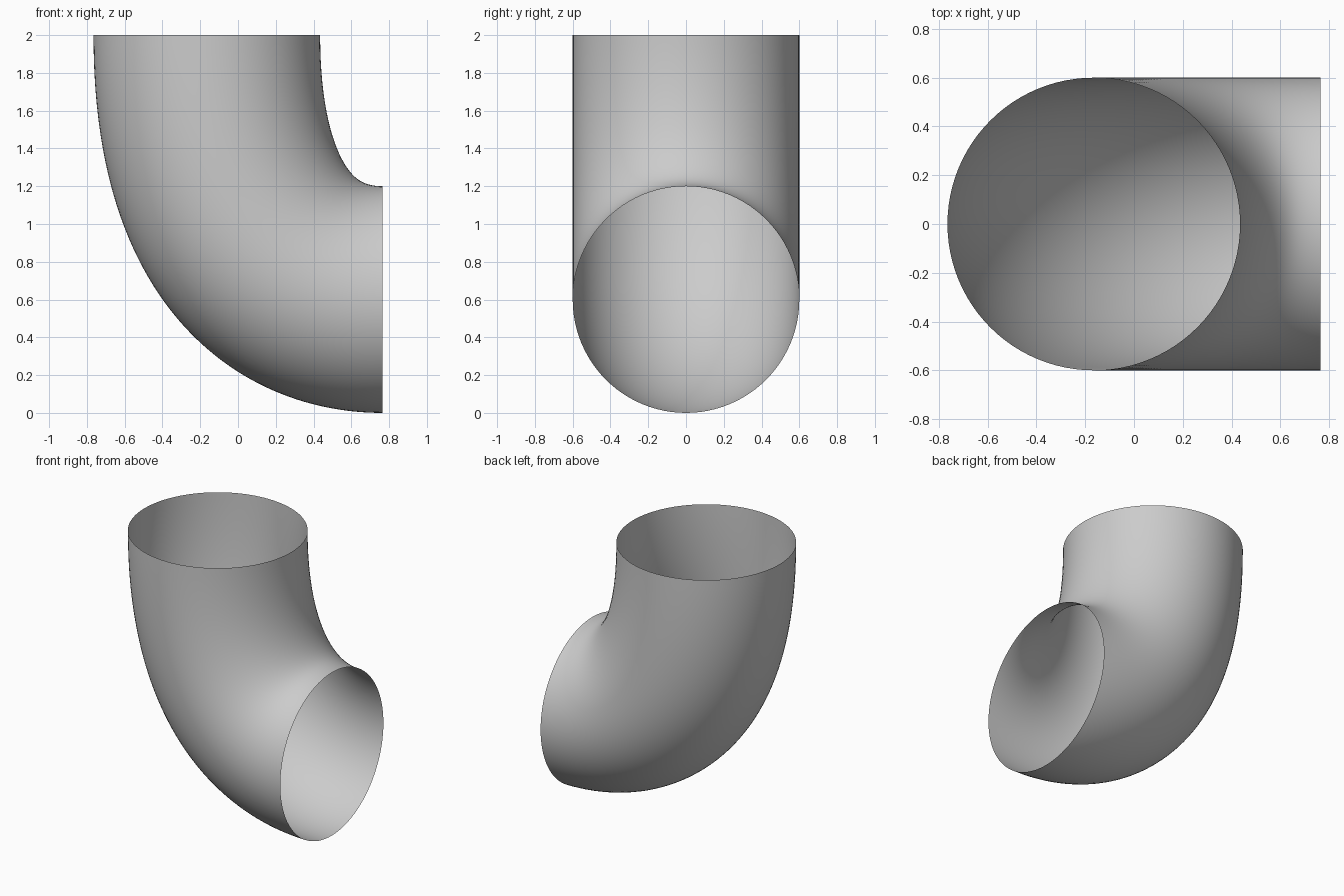
import bpy, bmesh
from math import cos, sin, tau
from mathutils import Vector

cube = bpy.data.objects.get("Cube")
if cube:
    bpy.data.objects.remove(cube, do_unlink=True)

RADIUS, SIDES, RINGS = 0.6, 96, 64

# Centre line of the elbow: a cubic curve from the top opening to the side opening
P0, P1, P2, P3 = (Vector(p) for p in (
    (-0.165, 0, 2), (-0.165, 0, 0.83), (0.39, 0, 0.6), (0.765, 0, 0.6)))


def centre(t):
    s = 1 - t
    return P0 * s**3 + P1 * 3 * s * s * t + P2 * 3 * s * t * t + P3 * t**3


def tangent(t):
    s = 1 - t
    return ((P1 - P0) * s * s + (P2 - P1) * 2 * s * t + (P3 - P2) * t * t).normalized()


# Thin open pipe: circles swept square to the centre line
bm = bmesh.new()
across = Vector((0, 1, 0))
rings = []
for i in range(RINGS + 1):
    t = i / RINGS
    inward = across.cross(tangent(t))
    rings.append([bm.verts.new(centre(t) + RADIUS * (
        inward * cos(tau * k / SIDES) + across * sin(tau * k / SIDES)))
        for k in range(SIDES)])
for a, b in zip(rings, rings[1:]):
    for k in range(SIDES):
        n = (k + 1) % SIDES
        face = bm.faces.new((a[k], b[k], b[n], a[n]))
        face.smooth = True

# Make every face point away from the centre line
bm.normal_update()
first = bm.faces[:][0]
if first.normal.dot(first.calc_center_median() - centre(0.5 / RINGS)) < 0:
    bmesh.ops.reverse_faces(bm, faces=bm.faces[:])

mesh = bpy.data.meshes.new("elbow_pipe")
bm.to_mesh(mesh)
bm.free()
pipe = bpy.data.objects.new("elbow_pipe", mesh)
bpy.context.collection.objects.link(pipe)

# Plain grey finish
grey = bpy.data.materials.new("plain_grey")
grey.use_nodes = True
colour = (0.6, 0.6, 0.6, 1)
grey.diffuse_color = colour
grey.node_tree.nodes["Principled BSDF"].inputs["Base Color"].default_value = colour
mesh.materials.append(grey)
